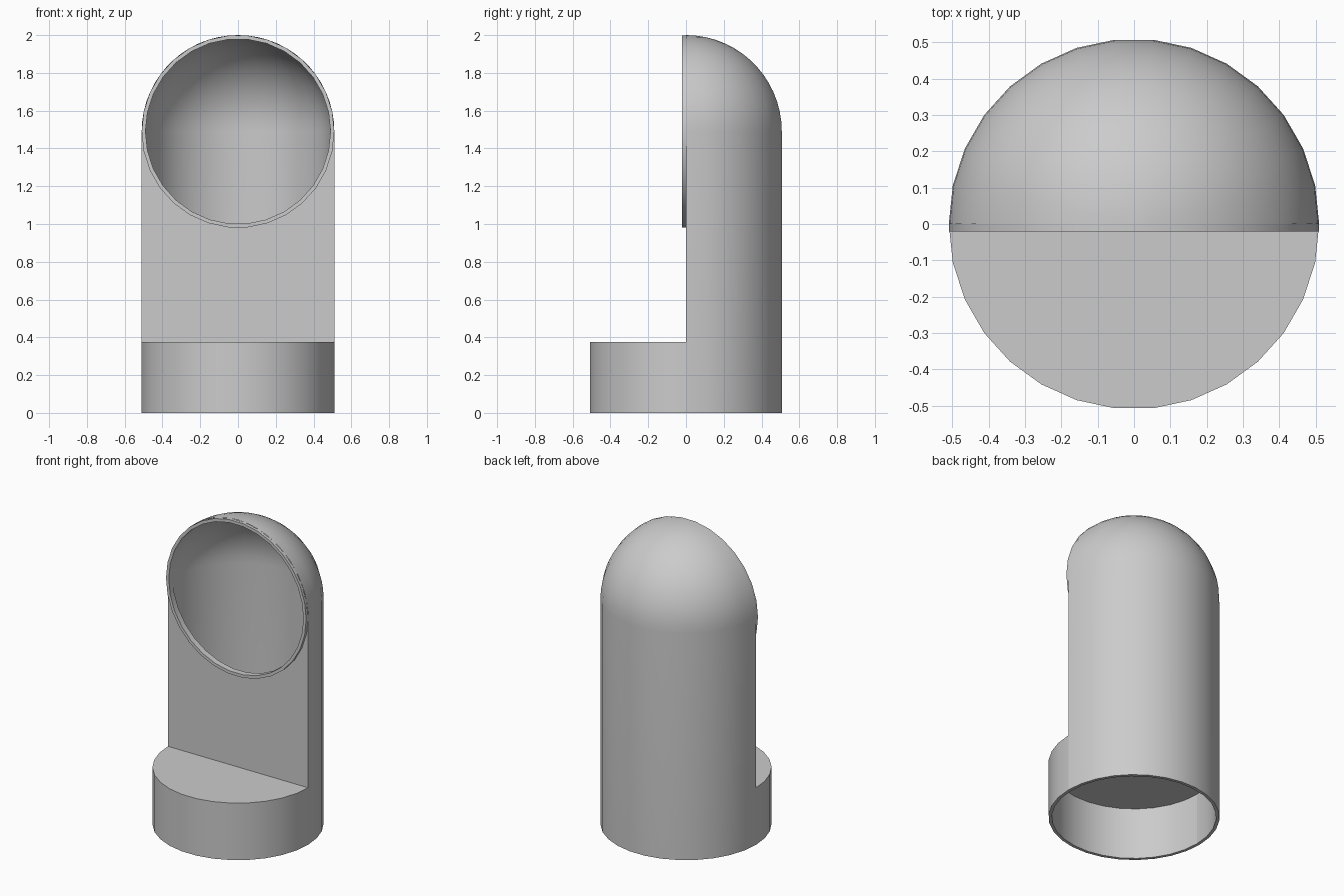
import bpy, bmesh
from math import sin, cos, pi, radians
from mathutils import Vector

if "Cube" in bpy.data.objects:
    bpy.data.objects.remove(bpy.data.objects["Cube"], do_unlink=True)

R, R_IN = 0.51, 0.49        # outer and inner radius
STEP_TOP, FLOOR = 0.375, 0.34
CENTRE = 1.49               # height of dome and opening centre

grey = bpy.data.materials.new("light_grey")
grey.use_nodes = True
grey.diffuse_color = (0.6, 0.6, 0.6, 1)
grey.node_tree.nodes["Principled BSDF"].inputs["Base Color"].default_value = (0.6, 0.6, 0.6, 1)


def finish(bm, name):
    bmesh.ops.remove_doubles(bm, verts=bm.verts, dist=0.0002)
    bmesh.ops.recalc_face_normals(bm, faces=bm.faces)
    mesh = bpy.data.meshes.new(name)
    bm.to_mesh(mesh)
    bm.free()
    mesh.materials.append(grey)
    obj = bpy.data.objects.new(name, mesh)
    bpy.context.collection.objects.link(obj)
    bpy.ops.object.select_all(action='DESELECT')
    obj.select_set(True)
    bpy.context.view_layer.objects.active = obj
    bpy.ops.object.shade_smooth_by_angle(angle=radians(30))
    return obj


def lathe(name, profile, axis, angle, steps, centre=(0, 0, 0)):
    """Spin a closed profile of points around an axis."""
    bm = bmesh.new()
    vs = [bm.verts.new(p) for p in profile]
    edges = [bm.edges.new((vs[i - 1], vs[i])) for i in range(len(vs))]
    bmesh.ops.spin(bm, geom=vs + edges, cent=centre, axis=axis,
                   angle=angle, steps=steps)
    return finish(bm, name)


def arc(r, a0, a1, steps):
    angles = [radians(a0 + (a1 - a0) * i / steps) for i in range(steps + 1)]
    return [(r * cos(a), 0, CENTRE + r * sin(a)) for a in angles]


UP = (0, 0, 1)

# Hollow back half of the body with its domed top
shell = [(R_IN, 0, 0), (R, 0, 0)] + arc(R, 0, 90, 15) + arc(R_IN, 90, 0, 15)
lathe("domed_shell", shell, UP, pi, 15)

# Front half of the base: curved wall with a flat step on top
step = [(R_IN, 0, 0), (R, 0, 0), (R, 0, STEP_TOP), (0, 0, STEP_TOP),
        (0, 0, FLOOR), (R_IN, 0, FLOOR)]
lathe("base_step", step, UP, -pi, 15)

# Floor inside the back half
floor = [(0, 0, FLOOR), (R_IN, 0, FLOOR), (R_IN, 0, STEP_TOP), (0, 0, STEP_TOP)]
lathe("inner_floor", floor, UP, pi, 15)

# Collar around the round opening
collar = [(R, -0.02, CENTRE), (R, 0, CENTRE), (R_IN, 0, CENTRE), (R_IN, -0.02, CENTRE)]
lathe("opening_collar", collar, (0, 1, 0), 2 * pi, 30, (0, 0, CENTRE))

# Flat front plate, cut by the lower half of the opening
outline = [(-R, 0, STEP_TOP), (R, 0, STEP_TOP), (R, 0, CENTRE)]
outline += arc(R_IN, 0, -180, 15) + [(-R, 0, CENTRE)]
bm = bmesh.new()
front = [bm.verts.new(p) for p in outline]
back = [bm.verts.new(Vector(p) + Vector((0, 0.02, 0))) for p in outline]
for v in back:              # tuck the rear corners inside the shell
    v.co.x = max(-R + 0.01, min(R - 0.01, v.co.x))
bm.faces.new(front)
bm.faces.new(back[::-1])
for i in range(len(front)):
    bm.faces.new((front[i - 1], front[i], back[i], back[i - 1]))
finish(bm, "front_plate")
